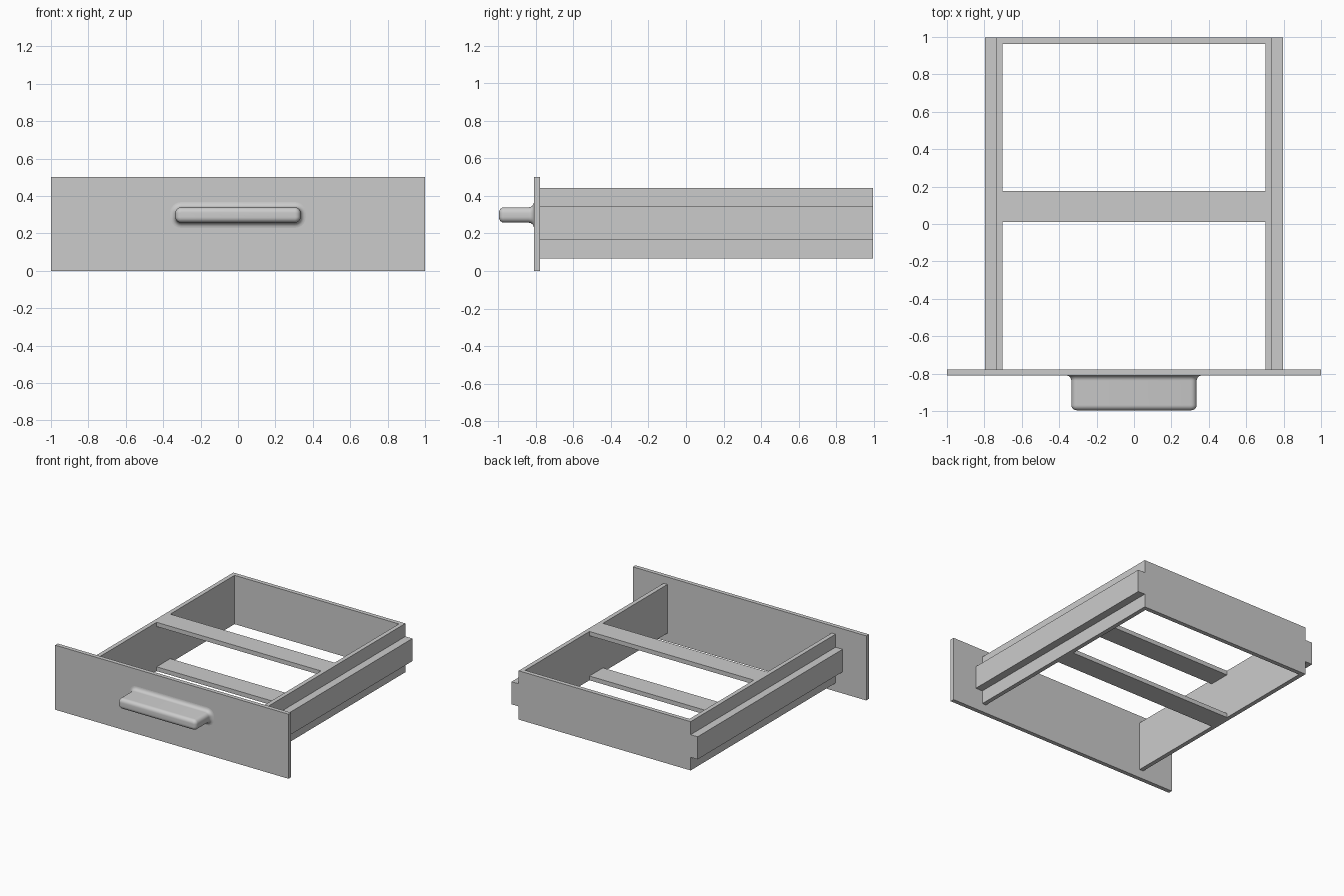
import bpy, bmesh, math

cube = bpy.data.objects.get("Cube")
if cube:
    bpy.data.objects.remove(cube, do_unlink=True)

grey = bpy.data.materials.new("plain grey")
grey.use_nodes = True
grey.diffuse_color = (0.6, 0.6, 0.6, 1)
grey.node_tree.nodes["Principled BSDF"].inputs["Base Color"].default_value = (0.6, 0.6, 0.6, 1)

PANEL_FRONT, PANEL_BACK, END = -0.81, -0.778, 0.996
LOW, HIGH, BOARD = 0.065, 0.443, 0.033
INNER, OUTER, RAIL = 0.704, 0.737, 0.797


def finish(name, bm):
    bmesh.ops.recalc_face_normals(bm, faces=bm.faces)
    mesh = bpy.data.meshes.new(name)
    bm.to_mesh(mesh)
    bm.free()
    mesh.materials.append(grey)
    obj = bpy.data.objects.new(name, mesh)
    bpy.context.collection.objects.link(obj)
    return obj


def loft(name, rings):
    """Join equal-length rings of points and cap both ends."""
    bm = bmesh.new()
    loops = [[bm.verts.new(p) for p in ring] for ring in rings]
    for a, b in zip(loops, loops[1:]):
        for i in range(len(a)):
            j = (i + 1) % len(a)
            bm.faces.new((a[i], a[j], b[j], b[i]))
    bm.faces.new(loops[0])
    bm.faces.new(loops[-1])
    return finish(name, bm)


def extrude_y(name, profile, y0, y1):
    return loft(name, [[(x, y, z) for x, z in profile] for y in (y0, y1)])


def board(name, half_x, y0, y1, z0, z1):
    outline = [(-half_x, z0), (half_x, z0), (half_x, z1), (-half_x, z1)]
    return extrude_y(name, outline, y0, y1)


# Front panel, back wall and the two cross slats
board("front_panel", 1.0, PANEL_FRONT, PANEL_BACK, 0.0, 0.5)
board("back_wall", INNER, END - BOARD, END, LOW, HIGH)
board("upper_slat", INNER, 0.01, 0.176, HIGH - BOARD, HIGH)
board("lower_slat", INNER, 0.01, 0.176, LOW, LOW + BOARD)

# Side walls with their outer runner rails
side = [(INNER, LOW), (OUTER, LOW), (OUTER, 0.167), (RAIL, 0.167),
        (RAIL, 0.342), (OUTER, 0.342), (OUTER, HIGH), (INNER, HIGH)]
for label, s in (("left", 1), ("right", -1)):
    extrude_y(label + "_side", [(s * x, z) for x, z in side], PANEL_BACK, END)


# Handle: rounded bar with a flared root and softened front edge
def rounded_ring(y, grow, half_x=0.335, half_z=0.041, radius=0.031, mid_z=0.298, steps=6):
    ring = []
    for k, (sx, sz) in enumerate(((1, 1), (-1, 1), (-1, -1), (1, -1))):
        for i in range(steps + 1):
            a = (k + i / steps) * math.pi / 2
            ring.append((sx * (half_x - radius) + (radius + grow) * math.cos(a), y,
                         mid_z + sz * (half_z - radius) + (radius + grow) * math.sin(a)))
    return ring


R, TIP, N = 0.028, -0.996, 6
angles = [i / N * math.pi / 2 for i in range(N + 1)]
rings = [rounded_ring(PANEL_FRONT - R * math.sin(a), R * (1 - math.cos(a))) for a in reversed(angles)]
rings = [rounded_ring(PANEL_FRONT - R * (1 - math.cos(a)), R * (1 - math.sin(a))) for a in angles]
rings += [rounded_ring(TIP + R * (1 - math.sin(a)), R * (math.cos(a) - 1)) for a in angles]
handle = loft("handle", rings)
bpy.ops.object.select_all(action="DESELECT")
handle.select_set(True)
bpy.context.view_layer.objects.active = handle
bpy.ops.object.shade_smooth_by_angle(angle=math.radians(40))
